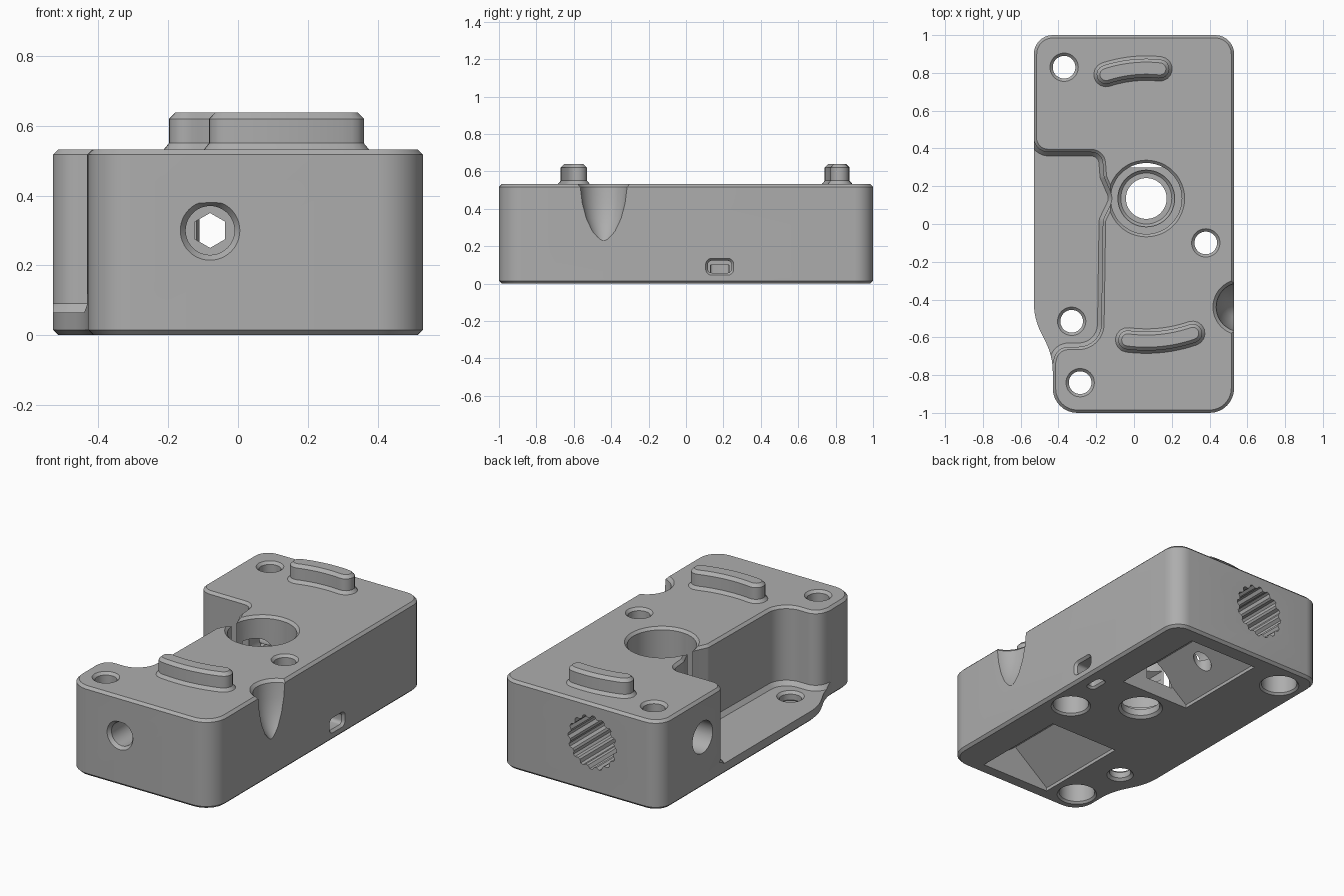
import bpy, bmesh, math
from mathutils import Vector

if "Cube" in bpy.data.objects:
    bpy.data.objects.remove(bpy.data.objects["Cube"])

grey = bpy.data.materials.new("plain_grey")
grey.use_nodes = True
COLOUR = (0.42, 0.42, 0.42, 1)
grey.diffuse_color = COLOUR
grey.node_tree.nodes["Principled BSDF"].inputs["Base Color"].default_value = COLOUR

TOP = 0.532
CHAMFER = 0.015


def rounded(corners, steps=8):
    """Closed outline from (x, y, radius) corners, anticlockwise."""
    out = []
    n = len(corners)
    for i, (x, y, r) in enumerate(corners):
        p = Vector((x, y))
        if not r:
            out.append(p)
            continue
        a = (Vector(corners[i - 1][:2]) - p).normalized()
        b = (Vector(corners[(i + 1) % n][:2]) - p).normalized()
        half = a.angle(b) / 2
        centre = p + (a + b).normalized() * r / math.sin(half)
        start = p + a * r / math.tan(half) - centre
        end = p + b * r / math.tan(half) - centre
        a0 = math.atan2(start.y, start.x)
        turn = math.atan2(end.y, end.x) - a0
        turn = (turn + math.pi) % (2 * math.pi) - math.pi
        for k in range(steps + 1):
            t = a0 + turn * k / steps
            out.append(centre + r * Vector((math.cos(t), math.sin(t))))
    return out


def offset(outline, d):
    """Move an anticlockwise outline outwards by d."""
    out = []
    for i, p in enumerate(outline):
        e1 = (p - outline[i - 1]).normalized()
        e2 = (outline[(i + 1) % len(outline)] - p).normalized()
        n1, n2 = Vector((e1.y, -e1.x)), Vector((e2.y, -e2.x))
        out.append(p + (n1 + n2) * d / (1 + n1.dot(n2)))
    return out


def circle(x, y, r, sides=48, start=0.0, cap=None):
    pts = []
    for k in range(sides):
        t = start + 2 * math.pi * k / sides
        v = r * math.sin(t)
        pts.append(Vector((x + r * math.cos(t), y + (min(v, cap) if cap else v))))
    return pts


def box(x, y, w, h, r):
    w, h = w / 2, h / 2
    return rounded([(x - w, y - h, r), (x + w, y - h, r), (x + w, y + h, r), (x - w, y + h, r)], 5)


def loft(name, rings, axis="z"):
    """Solid through a list of (position along axis, outline)."""
    place = {"z": lambda p, t: (p.x, p.y, t),
             "y": lambda p, t: (p.x, t, p.y),
             "x": lambda p, t: (t, p.x, p.y)}[axis]
    bm = bmesh.new()
    loops = [[bm.verts.new(place(p, t)) for p in pts] for t, pts in rings]
    for low, high in zip(loops, loops[1:]):
        for i in range(len(low)):
            j = (i + 1) % len(low)
            bm.faces.new((low[i], low[j], high[j], high[i]))
    bm.faces.new(loops[0])
    bm.faces.new(loops[-1])
    bmesh.ops.recalc_face_normals(bm, faces=bm.faces)
    mesh = bpy.data.meshes.new(name)
    bm.to_mesh(mesh)
    bm.free()
    mesh.materials.append(grey)
    ob = bpy.data.objects.new(name, mesh)
    bpy.context.collection.objects.link(ob)
    return ob


def shade(ob):
    bpy.ops.object.select_all(action="DESELECT")
    ob.select_set(True)
    bpy.context.view_layer.objects.active = ob
    bpy.ops.object.shade_smooth_by_angle(angle=math.radians(25))


# Main block, with a stepped-in front right corner
outline = rounded([(0.53, -1, 0.13), (0.53, 1, 0.1), (-0.53, 1, 0.1),
                   (-0.53, -0.5, 0.35), (-0.43, -0.7, 0.35), (-0.43, -1, 0.13)])
body = loft("body", [(0, offset(outline, -CHAMFER)), (CHAMFER, outline),
                     (TOP - CHAMFER, outline), (TOP, offset(outline, -CHAMFER))])
cutters = []


def cut(rings, axis="z"):
    cutters.append(loft("cutter", rings, axis))


def flared(pts):
    """Cutter rings that open out at the top face."""
    return [(TOP - CHAMFER, pts), (TOP + CHAMFER, offset(pts, 2 * CHAMFER))]


# Side bay with a sloped foot
bay = rounded([(-0.9, 0.6, 0), (-0.9, -0.8, 0), (-0.445, -0.8, 0), (-0.41, -0.65, 0.08),
               (-0.175, -0.65, 0.12), (-0.165, 0.02, 0.05), (-0.11, 0.135, 0.07),
               (-0.16, 0.25, 0.04), (-0.17, 0.38, 0.06), (-0.532, 0.38, 0.08),
               (-0.532, 0.6, 0)])
cut([(0.065, offset(bay, -0.02)), (0.09, bay)] + flared(bay))

# Central stepped bore
BORE = (0.065, 0.135)
cut([(0.09, circle(*BORE, 0.188))] + flared(circle(*BORE, 0.188)))
cut([(0.055, circle(*BORE, 0.135)), (0.07, circle(*BORE, 0.15)), (0.2, circle(*BORE, 0.15))])
cut([(-0.02, circle(*BORE, 0.145)), (0.015, circle(*BORE, 0.108)), (0.2, circle(*BORE, 0.108))])

# Screw holes, three with deep counterbores below
for x, y in ((-0.37, 0.83), (0.38, -0.1), (-0.285, -0.84)):
    cut([(-0.02, circle(x, y, 0.06))] + flared(circle(x, y, 0.06)))
    cut([(-0.02, circle(x, y, 0.13)), (0.012, circle(x, y, 0.1)), (0.2, circle(x, y, 0.1))])
cut([(-0.02, circle(-0.33, -0.515, 0.095)), (0.015, circle(-0.33, -0.515, 0.06)),
     (0.05, circle(-0.33, -0.515, 0.06)), (0.08, circle(-0.33, -0.515, 0.09))])

# Lengthwise passage: front socket, hexagonal channel, grooved rear socket
AX, AZ = -0.08, 0.3
cut([(-1.01, circle(AX, AZ, 0.093, cap=0.085)), (-0.98, circle(AX, AZ, 0.07)),
     (-0.6, circle(AX, AZ, 0.07))], "y")
cut([(-0.62, circle(AX, AZ, 0.05, 6, math.pi / 6)), (0.1, circle(AX, AZ, 0.05, 6, math.pi / 6))], "y")
cut([(0.2, circle(AX, AZ, 0.1)), (0.5, circle(AX, AZ, 0.1))], "y")
cut([(0.46, circle(AX, AZ, 0.14)), (1.02, circle(AX, AZ, 0.14))], "y")
teeth = [Vector((AX, AZ)) + Vector((math.cos(t), math.sin(t))) * (0.16 if k % 4 < 2 else 0.145)
         for k in range(64) for t in [2 * math.pi * k / 64]]
cut([(0.48, teeth), (1.02, teeth)], "y")

# Round hole from the side into the rear socket
cut([(-0.6, circle(0.6, AZ, 0.095)), (AX, circle(0.6, AZ, 0.095))], "x")

# Scooped notch on the long side
cut([(z, circle(0.565, -0.44, r)) for z, r in
     ((0.23, 0.035), (0.28, 0.07), (0.35, 0.1), (0.43, 0.12), (0.515, 0.13), (0.55, 0.165))])

# Small side port and the slot below it
port = box(0.18, 0.09, 0.125, 0.065, 0.02)
cut([(0.44, port), (0.515, port), (0.545, offset(port, 0.025))], "x")
slot = box(0.43, 0.18, 0.04, 0.1, 0.015)
cut([(-0.02, offset(slot, 0.03)), (0.012, slot), (0.1, slot)])

# Two roof-shaped hollows underneath, the rear one with a drain hole
gable = [Vector(p) for p in ((-0.13, -0.02), (0.33, -0.02), (0.33, 0.02), (0.1, 0.2), (-0.13, 0.02))]
for y in (-0.62, 0.6):
    cut([(y - 0.3, gable), (y + 0.3, gable)], "y")
cut([(0.03, circle(0, 0.6, 0.05)), (0.25, circle(0, 0.6, 0.05))])

for tool in cutters:
    tool.hide_render = True
    mod = body.modifiers.new("cut", "BOOLEAN")
    mod.operation = "DIFFERENCE"
    mod.solver = "EXACT"
    mod.object = tool
    bpy.context.view_layer.objects.active = body
    bpy.ops.object.modifier_apply(modifier=mod.name)
    bpy.data.objects.remove(tool)
shade(body)


def stadium(radius, start, end, r):
    """Curved slot outline around the bore, of half width r."""
    pts = []
    for side, a, b in ((r, start, end), (-r, end, start)):
        for k in range(13):
            t = a + (b - a) * k / 12
            pts.append(Vector(BORE) + (radius + side) * Vector((math.cos(t), math.sin(t))))
        tip = Vector(BORE) + radius * Vector((math.cos(b), math.sin(b)))
        for k in range(1, 8):
            t = b + math.pi * k / 8 + (0 if side > 0 else math.pi)
            pts.append(tip + r * Vector((math.cos(t), math.sin(t))))
    return pts


# Raised curved ribs on top
for name, radius, a, b in (("rear_rib", 0.69, 84, 108), ("front_rib", 0.755, 262.5, 289)):
    a, b = math.radians(a), math.radians(b)
    rib = loft(name, [(z, stadium(radius, a, b, r)) for z, r in
                      ((TOP - 0.01, 0.065), (TOP, 0.065), (0.55, 0.05), (0.62, 0.05), (0.638, 0.032))])
    shade(rib)
